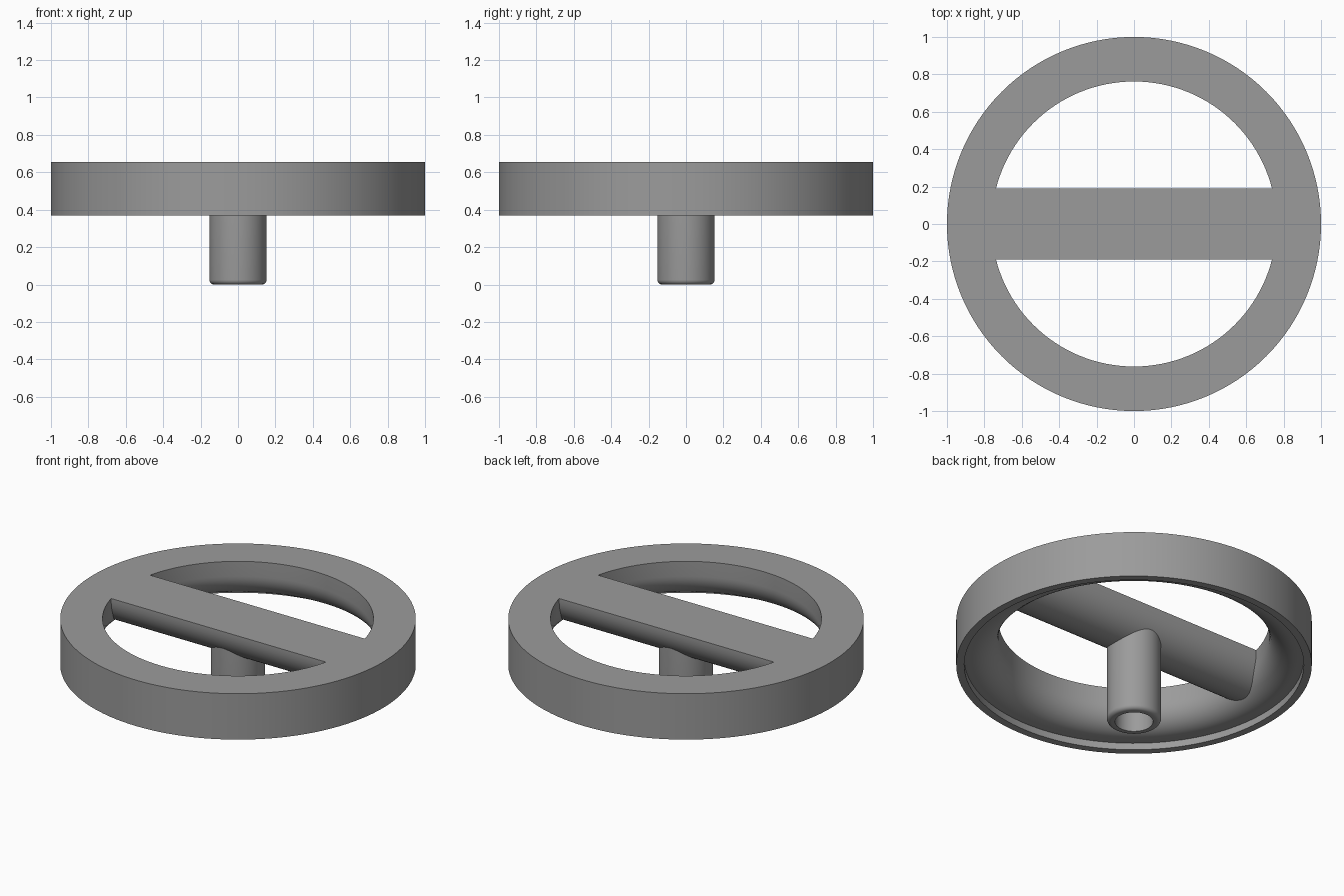
import bpy, bmesh, math
from mathutils import Matrix

if "Cube" in bpy.data.objects:
    bpy.data.objects.remove(bpy.data.objects["Cube"])

grey = bpy.data.materials.new("grey")
grey.diffuse_color = (0.33, 0.33, 0.33, 1)
grey.use_nodes = True
grey.node_tree.nodes["Principled BSDF"].inputs["Base Color"].default_value = grey.diffuse_color


def arc(cx, cz, r, start, end, n):
    """Points on a circular arc, angles in degrees."""
    out = []
    for i in range(n + 1):
        a = math.radians(start + (end - start) * i / n)
        out.append((cx + r * math.cos(a), cz + r * math.sin(a)))
    return out


def finish(name, bm):
    bmesh.ops.remove_doubles(bm, verts=bm.verts, dist=1e-5)
    bmesh.ops.recalc_face_normals(bm, faces=bm.faces)
    mesh = bpy.data.meshes.new(name)
    bm.to_mesh(mesh)
    bm.free()
    mesh.materials.append(grey)
    ob = bpy.data.objects.new(name, mesh)
    bpy.context.collection.objects.link(ob)
    bpy.ops.object.select_all(action='DESELECT')
    ob.select_set(True)
    bpy.context.view_layer.objects.active = ob
    bpy.ops.object.shade_smooth_by_angle(angle=math.radians(30))
    return ob


def lathe(name, profile, steps):
    """Spin an (r, z) profile round the z axis."""
    bm = bmesh.new()
    verts = [bm.verts.new((r, 0, z)) for r, z in profile]
    edges = [bm.edges.new(pair) for pair in zip(verts, verts[1:])]
    bmesh.ops.spin(bm, geom=verts + edges, cent=(0, 0, 0), axis=(0, 0, 1),
                   angle=math.tau, steps=steps, use_merge=True)
    return finish(name, bm)


TOP, RIM = 0.655, 0.37

# Rim: flat top, flared inner wall, shallow step inside the lower lip
ring = [(1, RIM), (1, TOP), (0.762, TOP)]
ring += arc(0.912, 0.562, 0.15, 180, 270, 12)
ring += [(0.955, 0.412), (0.955, RIM), (1, RIM)]
lathe("rim", ring, 128)

# Crossbar: flat top with a half-round underside, ends buried in the rim
section = [(0.19, TOP)] + arc(0, 0.642, 0.19, 0, -180, 24) + [(-0.19, TOP)]
bm = bmesh.new()
face = bm.faces.new([bm.verts.new((-0.85, y, z)) for y, z in section])
ext = bmesh.ops.extrude_face_region(bm, geom=[face], use_keep_orig=True)
bmesh.ops.translate(bm, vec=(1.7, 0, 0),
                    verts=[g for g in ext["geom"] if isinstance(g, bmesh.types.BMVert)])
finish("crossbar", bm)

# Hub: hollow stem with a rounded lower edge
hub = [(0, 0.3), (0.107, 0.3), (0.107, 0)]
hub += arc(0.128, 0.025, 0.025, -90, 0, 6)
hub += [(0.153, 0.6), (0, 0.6)]
lathe("hub", hub, 64)
